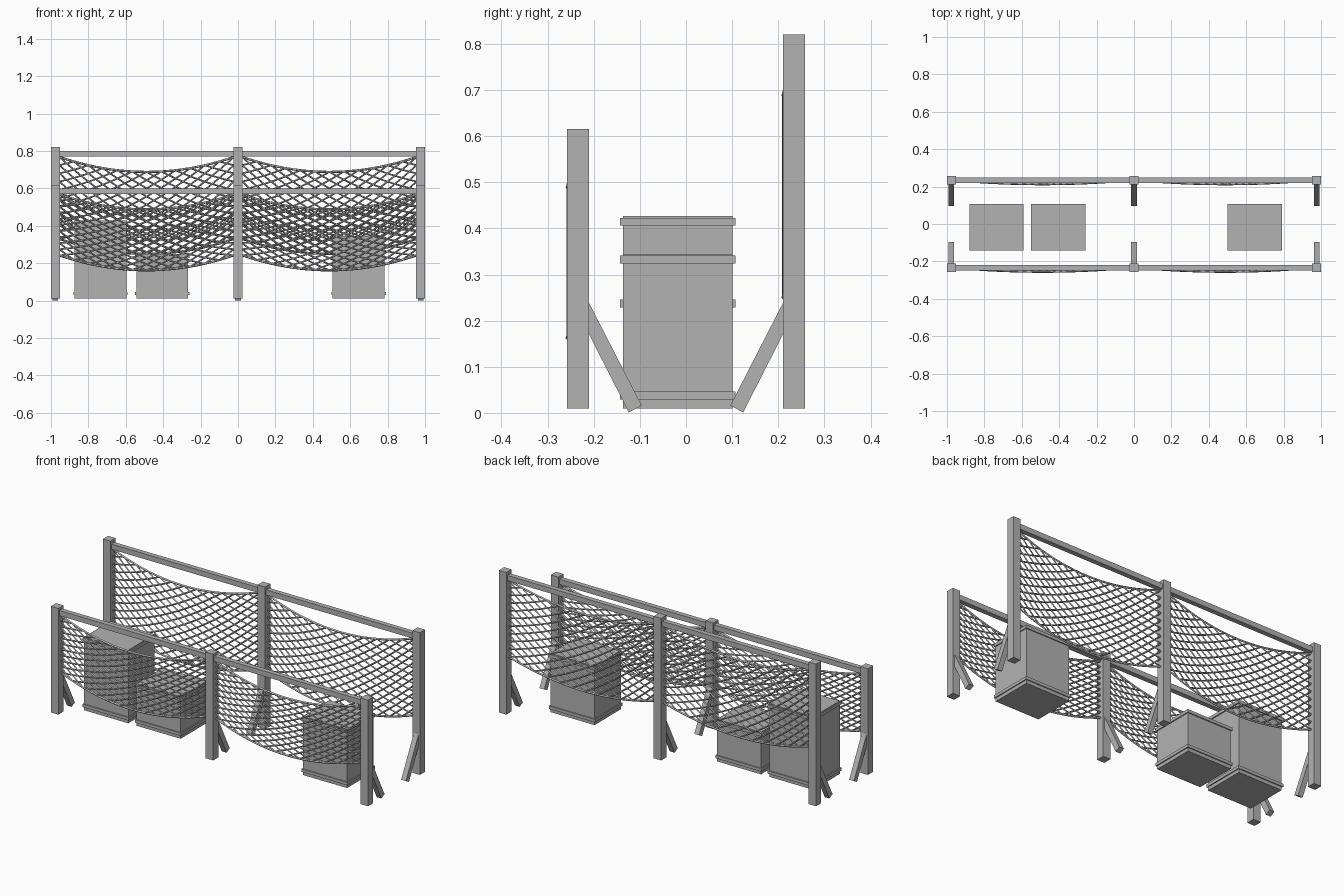
import bpy, bmesh, math
from mathutils import Vector

cube = bpy.data.objects.get("Cube")
if cube:
    bpy.data.objects.remove(cube, do_unlink=True)

grey = bpy.data.materials.new("plain_grey")
grey.use_nodes = True
grey.diffuse_color = (0.45, 0.45, 0.45, 1)
grey.node_tree.nodes["Principled BSDF"].inputs["Base Color"].default_value = (0.45, 0.45, 0.45, 1)


def finish(name, bm):
    bmesh.ops.recalc_face_normals(bm, faces=bm.faces)
    mesh = bpy.data.meshes.new(name)
    bm.to_mesh(mesh)
    bm.free()
    mesh.materials.append(grey)
    obj = bpy.data.objects.new(name, mesh)
    bpy.context.collection.objects.link(obj)
    return obj


def add_box(bm, x0, x1, y0, y1, z0, z1):
    verts = bmesh.ops.create_cube(bm, size=1)["verts"]
    for v in verts:
        v.co = Vector((x0 if v.co.x < 0 else x1,
                       y0 if v.co.y < 0 else y1,
                       z0 if v.co.z < 0 else z1))


def box(name, *bounds):
    bm = bmesh.new()
    add_box(bm, *bounds)
    return finish(name, bm)


# Slanted foot brace: a side profile extruded along x
def brace(name, x, side):
    bm = bmesh.new()
    profile = [(0.21, 0.238), (0.21, 0.17), (0.124, 0.001), (0.096, 0.016)]
    face = bm.faces.new([bm.verts.new((x - 0.015, side * y, z)) for y, z in profile])
    ext = bmesh.ops.extrude_face_region(bm, geom=[face])["geom"]
    bmesh.ops.translate(bm, vec=(0.03, 0, 0),
                        verts=[g for g in ext if isinstance(g, bmesh.types.BMVert)])
    finish(name, bm)


# Hanging net: two families of diagonal strands plus top and bottom ropes
COLS, ROWS, STEPS = 12, 10, 2


def net(name, x0, x1, y, low, high):
    def point(u, v):
        t = 2 * u / COLS - 1
        sag = 1 - t * t
        z = low + (high - low) * v / ROWS - 0.08 * sag
        return (x0 + (x1 - x0) * u / COLS, y - 0.021 * sag, z, 1)

    def ropes(label, paths, radius):
        curve = bpy.data.curves.new(label, "CURVE")
        curve.dimensions = "3D"
        curve.bevel_depth = radius
        curve.bevel_resolution = 0
        curve.use_fill_caps = True
        for path in paths:
            spline = curve.splines.new("POLY")
            spline.points.add(len(path) - 1)
            for p, (u, v) in zip(spline.points, path):
                p.co = point(u, v)
        curve.materials.append(grey)
        obj = bpy.data.objects.new(label, curve)
        bpy.context.collection.objects.link(obj)
        bpy.ops.object.select_all(action="DESELECT")
        obj.select_set(True)
        bpy.context.view_layer.objects.active = obj
        bpy.ops.object.convert(target="MESH")

    strands = []
    for start in range(-ROWS, COLS):
        path = [(start + k / STEPS, k / STEPS) for k in range(ROWS * STEPS + 1)
                if 0 <= start + k / STEPS <= COLS]
        if len(path) > 1:
            strands.append(path)
            strands.append([(COLS - u, v) for u, v in path])
    ropes(name + "_strands", strands, 0.0045)
    edge = [k / STEPS for k in range(COLS * STEPS + 1)]
    ropes(name + "_edge_ropes", [[(u, v) for u in edge] for v in (0, ROWS)], 0.006)


# Two fences: front one low, back one tall
for label, side, top, rail, low, high in (
        ("front", -1, 0.615, 0.57, 0.242, 0.568),
        ("back", 1, 0.82, 0.77, 0.33, 0.768)):
    y = side * 0.234
    for place, x in (("right", -0.9765), ("middle", 0), ("left", 0.9765)):
        box(f"{label}_{place}_post", x - 0.0235, x + 0.0235,
            y - 0.0235, y + 0.0235, 0.01, top)
        brace(f"{label}_{place}_brace", x, side)
    for place, x0, x1 in (("right", -0.955, -0.022), ("left", 0.022, 0.955)):
        box(f"{label}_{place}_rail", x0, x1, y - 0.014, y + 0.014, rail, rail + 0.03)
        net(f"{label}_{place}_net", x0, x1, y, low, high)

# Crates with a projecting band near the foot and under the lid
for name, x, top in (("tall_crate", -0.735, 0.427),
                     ("low_crate", -0.405, 0.25),
                     ("medium_crate", 0.645, 0.345)):
    box(name, x - 0.139, x + 0.139, -0.137, 0.101, 0.01, top)
    bm = bmesh.new()
    for z0, z1 in ((0.029, 0.046), (top - 0.021, top - 0.004)):
        add_box(bm, x - 0.145, x + 0.145, -0.143, 0.107, z0, z1)
    finish(name + "_bands", bm)
